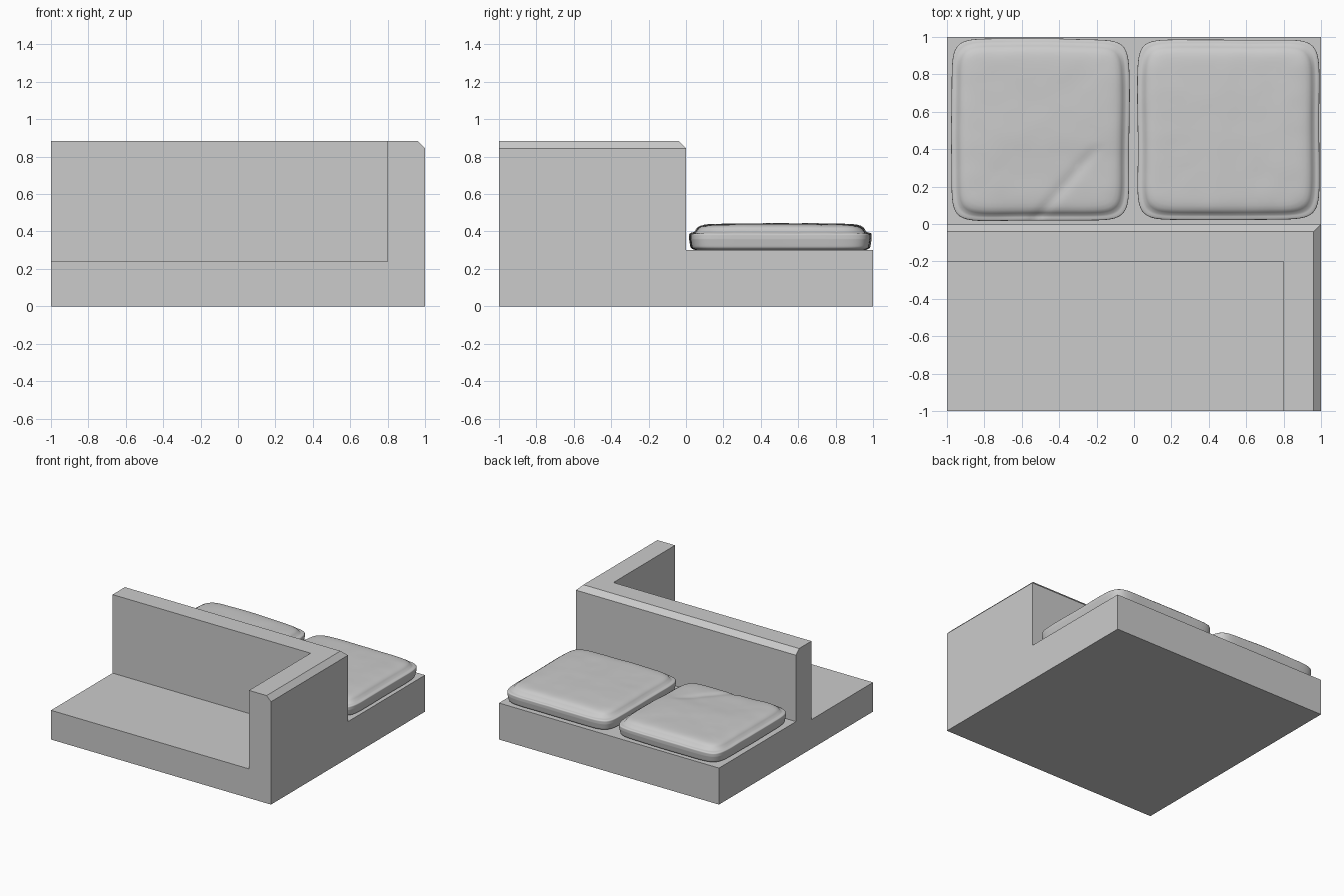
import bpy, bmesh, math
from mathutils import Vector, noise

cube = bpy.data.objects.get("Cube")
if cube:
    bpy.data.objects.remove(cube, do_unlink=True)


def material(name, value):
    m = bpy.data.materials.new(name)
    m.use_nodes = True
    colour = (value, value, value, 1)
    m.diffuse_color = colour
    m.node_tree.nodes["Principled BSDF"].inputs["Base Color"].default_value = colour
    return m


GREY = material("light grey", 0.6)


def add_object(name, bm):
    bmesh.ops.recalc_face_normals(bm, faces=bm.faces)
    mesh = bpy.data.meshes.new(name)
    bm.to_mesh(mesh)
    bm.free()
    mesh.materials.append(GREY)
    ob = bpy.data.objects.new(name, mesh)
    bpy.context.collection.objects.link(ob)
    return ob


def prism(name, outline, z0, z1, chamfer=None):
    """Extrude an outline upwards; chamfer picks the top edges to cut."""
    bm = bmesh.new()
    base = bm.faces.new([bm.verts.new((x, y, z0)) for x, y in outline])
    out = bmesh.ops.extrude_face_region(bm, geom=[base])
    top = [v for v in out["geom"] if isinstance(v, bmesh.types.BMVert)]
    bmesh.ops.translate(bm, verts=top, vec=(0, 0, z1 - z0))
    if chamfer:
        edges = [e for e in bm.edges
                 if all(v.co.z > z1 - 0.001 and chamfer(v.co) for v in e.verts)]
        edges = [e for e in edges if e.calc_length() > 0.5]
        bmesh.ops.bevel(bm, geom=edges, offset=0.04, segments=1, affect='EDGES')
    return add_object(name, bm)


# Plinth: low terrace in front, slightly higher deck behind, L-shaped wall
WALL, TOP, FLOOR, DECK = 0.2, 0.885, 0.24, 0.30
inner = 1 - WALL
prism("front_base", [(-1, -1), (inner, -1), (inner, -WALL), (-1, -WALL)], 0, FLOOR)
prism("back_base", [(-1, 0), (1, 0), (1, 1), (-1, 1)], 0, DECK)
prism("corner_wall",
      [(-1, -WALL), (inner, -WALL), (inner, -1), (1, -1), (1, 0), (-1, 0)],
      0, TOP, lambda c: c.x > 0.99 or c.y > -0.01)


def signed_pow(v, p):
    return math.copysign(abs(v) ** p, v)


def cushion(name, cx, cy, hx, hy, seed, dent=None):
    """Rounded, slightly lumpy slab cushion lying on the deck."""
    bm = bmesh.new()
    bmesh.ops.create_cube(bm, size=2)
    bmesh.ops.subdivide_edges(bm, edges=bm.edges, cuts=40, use_grid_fill=True)
    for v in bm.verts:
        p = v.co.copy()
        # round the plan and the side profile as superellipses
        plan = (abs(p.x) ** 9 + abs(p.y) ** 9) ** (1 / 9)
        rim = max(abs(p.x), abs(p.y))
        k = rim / plan if plan > 0 else 1
        q = (rim ** 7 + abs(p.z) ** 3.5)
        shrink = max(rim, abs(p.z)) / max(q ** (1 / 4), 0.6)
        side = 1 / (rim ** 12 + abs(p.z) ** 12) ** (1 / 12)
        n = noise.noise(Vector((p.x * 1.4, p.y * 1.4, seed)))
        m = noise.noise(Vector((p.x * 4, p.y * 4, p.z + seed)))
        x = p.x * k * side * hx * (1 + 0.012 * n)
        y = p.y * k * side * hy * (1 + 0.012 * n)
        # thickness: broad dome over the middle, softly falling at the rim
        fall = (1 - 0.55 * rim ** 14) * (1 - 0.12 * (p.x ** 2 + p.y ** 2) / 2)
        if p.z > 0:
            z = 0.06 + p.z * (0.083 * fall + 0.004 * n + 0.002 * m)
            if dent:
                z -= dent(cx + x, cy + y) * p.z
        else:
            z = 0.06 + p.z * 0.06
            # tuck the lower edge under
            x *= 1 + 0.02 * p.z
            y *= 1 + 0.02 * p.z
        v.co = (cx + x, cy + y, DECK + z)
    ob = add_object(name, bm)
    for f in ob.data.polygons:
        f.use_smooth = True
    return ob


def fold(x, y):
    """Sagging front area with a diagonal crease."""
    sag = 1 / (1 + math.exp(-(0.40 - y) * 35)) / (1 + math.exp(-(x + 0.72) * 30))
    across = ((x + 0.36) * 0.76 - (y - 0.22) * 0.65) / 0.025
    crease = math.exp(-across ** 2) if y < 0.42 else 0
    return sag * (0.008 + 0.008 * crease)


cushion("right_cushion", -0.50, 0.505, 0.475, 0.485, 2.3, fold)
cushion("left_cushion", 0.505, 0.505, 0.485, 0.483, 7.1)
